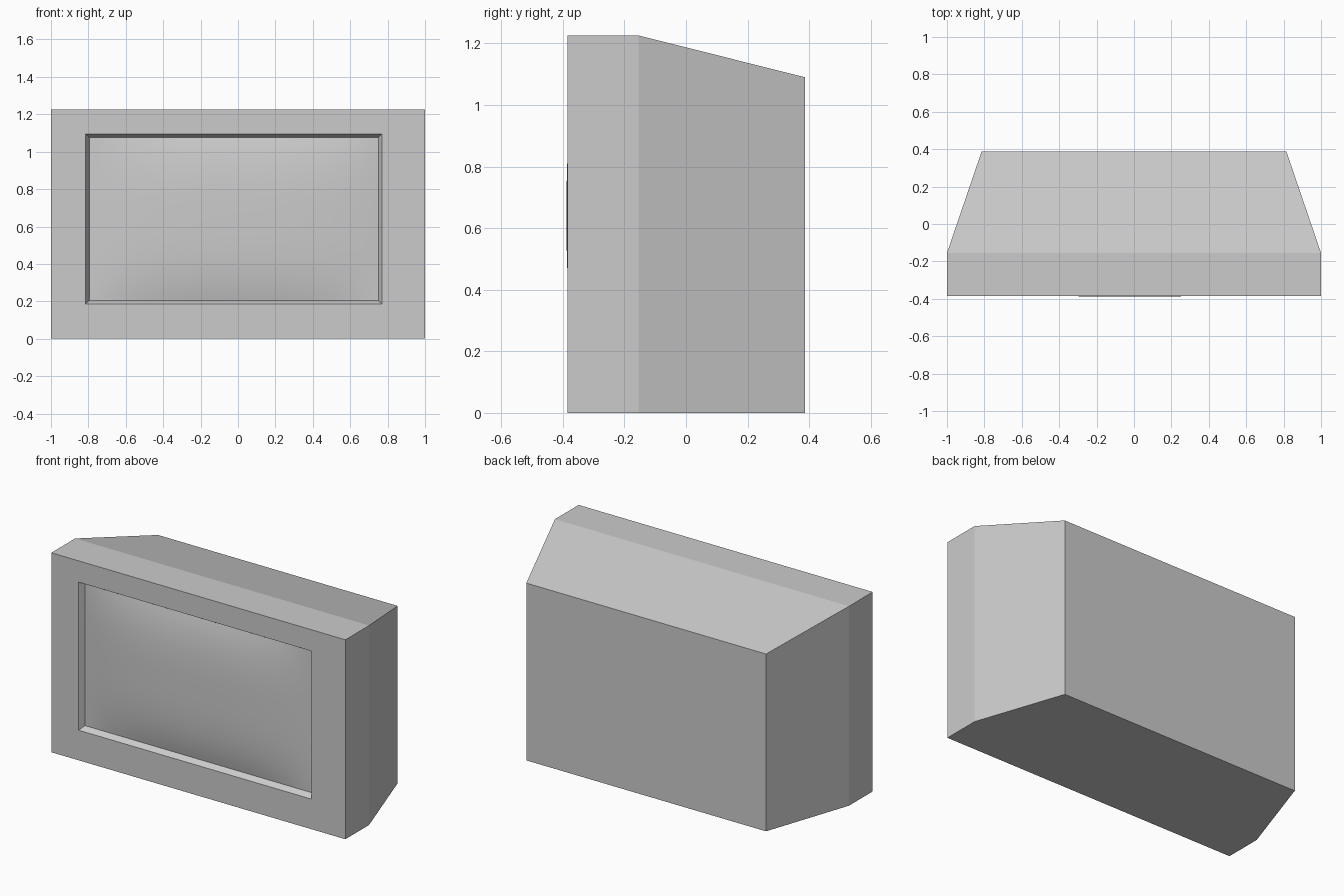
import bpy, bmesh

if "Cube" in bpy.data.objects:
    bpy.data.objects.remove(bpy.data.objects["Cube"])

# single plain colour
grey = bpy.data.materials.new("light grey")
grey.diffuse_color = (0.6, 0.6, 0.6, 1)
grey.use_nodes = True
grey.node_tree.nodes["Principled BSDF"].inputs["Base Color"].default_value = grey.diffuse_color

FRONT, SHOULDER, BACK = -0.385, -0.155, 0.387
RECESS = -0.35
SCREEN = (-0.795, 0.75, 0.205, 1.075)      # x0, x1, z0, z1


def make_object(name, bm):
    mesh = bpy.data.meshes.new(name)
    bm.to_mesh(mesh)
    bm.free()
    mesh.materials.append(grey)
    obj = bpy.data.objects.new(name, mesh)
    bpy.context.collection.objects.link(obj)
    return obj


def ring(bm, y, x0, x1, z0, z1):
    return [bm.verts.new((x, y, z)) for x, z in ((x0, z0), (x1, z0), (x1, z1), (x0, z1))]


# casing: rings lofted from the screen edge, over the bezel, to the tapered back
bm = bmesh.new()
rings = [
    ring(bm, RECESS, *SCREEN),
    ring(bm, FRONT, -0.815, 0.77, 0.185, 1.095),
    ring(bm, FRONT, -1, 1, 0, 1.226),
    ring(bm, SHOULDER, -1, 1, 0, 1.226),
    ring(bm, BACK, -0.815, 0.815, 0, 1.09),
]
for a, b in zip(rings, rings[1:]):
    for i in range(4):
        j = (i + 1) % 4
        bm.faces.new((a[i], b[i], b[j], a[j]))
bm.faces.new(list(reversed(rings[-1])))
# all faces point away from the casing's solid side
back = max(bm.faces, key=lambda f: f.calc_center_median().y)
back.normal_update()
if back.normal.y < 0:
    bmesh.ops.reverse_faces(bm, faces=[back])
bm.faces.ensure_lookup_table()
for f in bm.faces:
    f.normal_update()
    c = f.calc_center_median()
    if f is back:
        continue
    if c.y < FRONT + 0.03:                  # bezel and recess walls face forward
        wrong = f.normal.y > 0
    else:                                   # outer sides face outward
        wrong = f.normal.x * c.x + f.normal.z * (c.z - 0.6) < 0
    if wrong:
        f.normal_flip()
make_object("casing", bm)

# screen: smooth bulging panel, flat in the middle and steep near its edges
NX, NZ, BULGE = 32, 24, 0.038
x0, x1, z0, z1 = SCREEN
bm = bmesh.new()
grid = []
for k in range(NZ + 1):
    v = 2 * k / NZ - 1
    row = []
    for i in range(NX + 1):
        u = 2 * i / NX - 1
        y = RECESS - BULGE * (1 - abs(u) ** 3) * (1 - abs(v) ** 3)
        row.append(bm.verts.new((x0 + (x1 - x0) * i / NX, y, z0 + (z1 - z0) * k / NZ)))
    grid.append(row)
for k in range(NZ):
    for i in range(NX):
        f = bm.faces.new((grid[k][i], grid[k][i + 1], grid[k + 1][i + 1], grid[k + 1][i]))
        f.smooth = True
make_object("screen", bm)
